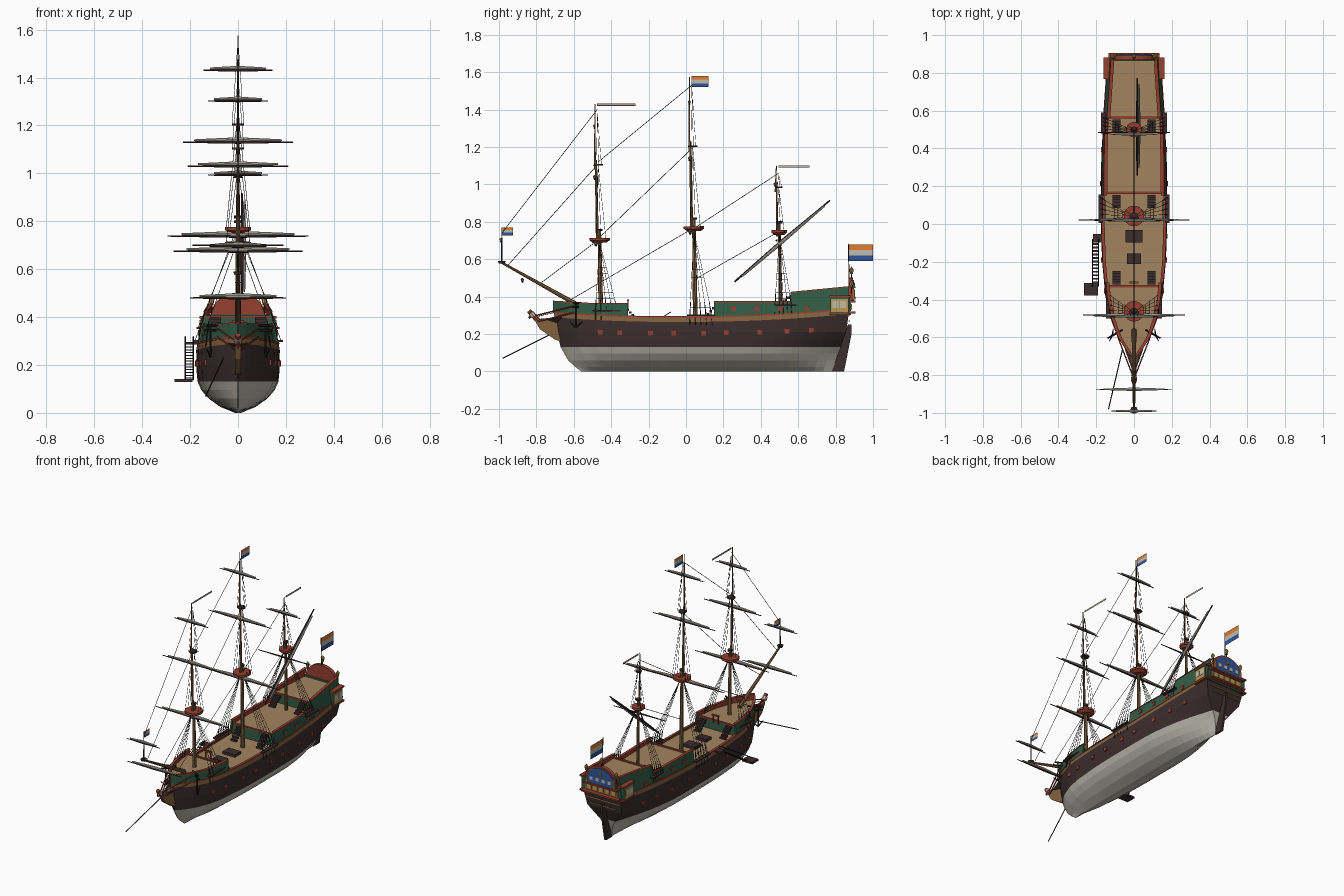
import bpy, bmesh, math
from mathutils import Vector, Matrix

if "Cube" in bpy.data.objects:
    bpy.data.objects.remove(bpy.data.objects["Cube"])

COL = {"dark_brown": (.045, .026, .027), "off_white": (.52, .5, .43), "deck_tan": (.36, .23, .115),
       "wood_brown": (.23, .125, .05), "green": (.032, .105, .06), "red": (.3, .05, .028),
       "orange": (.75, .2, .03), "blue": (.03, .09, .32), "black": (.015, .013, .012), "gold": (.5, .32, .08)}
MAT = {}
for n, c in COL.items():
    MAT[n] = bpy.data.materials.new(n)
    MAT[n].diffuse_color = (*c, 1)


def finish(name, bm, *mats):
    bmesh.ops.recalc_face_normals(bm, faces=bm.faces)
    me = bpy.data.meshes.new(name)
    bm.to_mesh(me)
    bm.free()
    for m in mats:
        me.materials.append(MAT[m])
    ob = bpy.data.objects.new(name, me)
    bpy.context.collection.objects.link(ob)
    return ob


def boxes(name, items, mat):
    bm = bmesh.new()
    for c, s in items:
        bmesh.ops.create_cube(bm, size=1, matrix=Matrix.Translation(c) @ Matrix.Diagonal((*s, 1)))
    return finish(name, bm, mat)


def tubes(name, segs, mat, sides=8):
    """segs: (start, end, start radius, end radius)"""
    bm = bmesh.new()
    for p, q, r1, r2 in segs:
        p, q = Vector(p), Vector(q)
        d = q - p
        mx = Matrix.Translation((p + q) / 2) @ d.to_track_quat('Z', 'Y').to_matrix().to_4x4()
        bmesh.ops.create_cone(bm, cap_ends=True, segments=sides, radius1=r1, radius2=r2, depth=d.length, matrix=mx)
    return finish(name, bm, mat)


def prism(name, pts, axis, a, b, mat):
    """extrude a 2D outline along x or y"""
    bm = bmesh.new()
    put = (lambda p, k: (k, p[0], p[1])) if axis == 'x' else (lambda p, k: (p[0], k, p[1]))
    A, B = [[bm.verts.new(put(p, k)) for p in pts] for k in (a, b)]
    bm.faces.new(A)
    bm.faces.new(B)
    for i in range(len(pts)):
        j = (i + 1) % len(pts)
        bm.faces.new((A[i], A[j], B[j], B[i]))
    return finish(name, bm, mat)


def interp(t, tab):
    if t <= tab[0][0]:
        return tab[0][1]
    for (a, u), (b, v) in zip(tab, tab[1:]):
        if t <= b:
            return u + (v - u) * (t - a) / (b - a)
    return tab[-1][1]


# hull shape functions
STEM = [(0, -.56), (.05, -.625), (.13, -.67), (.25, -.70), (.36, -.71)]
STERN = [(0, .78), (.25, .87), (.5, .87)]
WIDTH = [(-.71, .003), (-.68, .034), (-.65, .057), (-.6, .09), (-.5, .13), (-.4, .152), (-.2, .17), (0, .176),
         (.3, .175), (.6, .167), (.87, .15)]
SECTION = [(0, .07), (.025, .42), (.06, .7), (.095, .87), (.13, .96), (.2, 1), (.28, .97), (.37, .9), (.47, .78)]
RUN = [(0, .1), (.08, .22), (.13, .42), (.2, .8), (.27, 1)]


def sheer(y):
    return .042 * max(0, y / .87) ** 2 + .024 * max(0, (-y - .1) / .6) ** 2


def hx(y, z):
    a, b = interp(z, STEM), interp(z, STERN)
    u = min(1, max(0, (y - a) / (b - a)))
    t = min(1, max(0, (u * 1.58 - .71 - .3) / .57))
    return interp(u * 1.58 - .71, WIDTH) * interp(z, SECTION) * (1 - t * t * (1 - interp(z, RUN)))


def span(a, b, n):
    return [a + (b - a) * i / n for i in range(n + 1)]


# hull: white bottom, dark topsides, wooden band
bm = bmesh.new()
rings = []
for Y in span(-.71, -.5, 8) + span(-.45, .87, 24):
    lev = [0, .025, .06, .095, .13, .17, .21, .265 + sheer(Y), .292 + sheer(Y)]
    side = []
    for z in lev:
        a, b = interp(z, STEM), interp(z, STERN)
        y = a + (Y + .71) / 1.58 * (b - a)
        side.append((hx(y, z), y, z))
    rings.append([bm.verts.new((-x, y, z)) for x, y, z in side[::-1]] + [bm.verts.new(p) for p in side])
tone = lambda k: 0 if k < 4 else 1 if k < 7 else 2
for A, B in zip(rings, rings[1:]):
    for i in range(17):
        f = bm.faces.new((A[i], A[i + 1], B[i + 1], B[i]))
        f.material_index = 0 if i == 8 else tone(i - 9 if i > 8 else 7 - i)
for R in (rings[0], rings[-1]):
    for k in range(8):
        f = bm.faces.new((R[8 - k], R[9 + k], R[10 + k], R[7 - k]))
        f.material_index = tone(k)
finish("hull", bm, "off_white", "dark_brown", "wood_brown")


def bulwark(name, y0, y1, zb, zt, mats, off=0, thick=.012):
    bm = bmesh.new()
    for s in (-1, 1):
        prev = None
        for y in span(y0, y1, max(3, int((y1 - y0) / .035))):
            b, t = zb(y), zt(y)
            pts = [(hx(y, b) + off, b), (hx(y, t) + off, t), (max(.001, hx(y, t) + off - thick), t),
                   (max(.001, hx(y, b) + off - thick), b)]
            R = [bm.verts.new((s * x, y, z)) for x, z in pts]
            if prev:
                for i in range(4):
                    f = bm.faces.new((prev[i], prev[(i + 1) % 4], R[(i + 1) % 4], R[i]))
                    f.material_index = 0 if i in (0, 3) else 1
            if prev is None or y >= y1 - 1e-6:
                bm.faces.new(R)
            prev = R
    finish(name, bm, *mats)


foot = lambda y: .288 + sheer(y)
fc_top = lambda y: .36 + .012 * max(0, (-y - .5) / .2)
poop_top = lambda y: .42 + .03 * max(0, (y - .56) / .31)
bulwark("sheer_rail", -.7, .87, foot, lambda y: foot(y) + .008, ("red", "red"), .003, .016)
for nm, a, b, top in (("forecastle", -.71, -.31, fc_top), ("quarterdeck", .15, .56, lambda y: .37),
                      ("poop", .56, .87, poop_top)):
    bulwark(nm + "_bulwark", a, b, foot, top, ("green", "red"))
    bulwark(nm + "_cap_rail", a, b, top, lambda y, t=top: t(y) + .006, ("red", "red"), .003, .018)


# decks
def deck(name, y0, y1, zf):
    bm = bmesh.new()
    rows = []
    for y in span(y0, y1, 16):
        x = max(.001, hx(y, zf(y)) - .004)
        rows.append([bm.verts.new((s * x, y, zf(y))) for s in (-1, 1)])
    for A, B in zip(rows, rows[1:]):
        bm.faces.new((A[0], A[1], B[1], B[0]))
    finish(name, bm, "deck_tan")


deck("main_deck", -.36, .2, lambda y: .272 + sheer(y))
deck("forecastle_deck", -.7, -.33, lambda y: .335)
deck("quarter_deck", .16, .57, lambda y: .345)
deck("poop_deck", .56, .87, lambda y: .4)
for nm, y, a, b in (("forecastle", -.33, .26, .335), ("quarterdeck", .165, .26, .345), ("poop", .565, .34, .4)):
    boxes(nm + "_bulkhead", [((0, y, (a + b) / 2), (2 * hx(y, b) - .01, .008, b - a))], "green")
    boxes(nm + "_bulkhead_beam", [((0, y, b + .003), (2 * hx(y, b) - .012, .014, .008))], "red")
# deck stairs and hatches
st = []
for y0, d, a, b in ((-.32, 1, .27, .335), (.155, -1, .27, .345), (.555, -1, .345, .4)):
    for s in (-1, 1):
        for i in range(5):
            st.append(((s * .093, y0 + d * (.008 + i * .014), b - (i + .5) * (b - a) / 5), (.042, .014, .012)))
boxes("deck_stairs", st, "dark_brown")
boxes("hatches", [((0, -.065, .28), (.09, .065, .018)), ((0, -.185, .28), (.075, .055, .018))], "dark_brown")
boxes("belfry", [((s * .018, -.31, .355), (.006, .006, .05)) for s in (-1, 1)] + [((0, -.31, .382), (.05, .012, .008))], "red")

# gun ports
ports = [(y, .205 + .6 * sheer(y)) for y in (-.46, -.355, -.19, -.065, .095, .215, .395, .54, .67)]
ports += [(y, .335) for y in (.255, .38, .505, .645)]
boxes("gun_ports", [((s * hx(y, z), y, z), (.009, .025, .024)) for y, z in ports for s in (-1, 1)], "red")

# beakhead, figurehead and head rails
prism("beakhead", [(-.64, .15), (-.7, .17), (-.78, .225), (-.81, .275), (-.74, .285), (-.64, .30)], 'x', -.012, .012, "wood_brown")
bm = bmesh.new()
vs = [bm.verts.new(p) for p in ((-.05, -.66, .292), (.05, -.66, .292), (0, -.8, .28), (0, -.7, .25))]
for q in ((0, 1, 2), (0, 2, 3), (1, 2, 3), (0, 1, 3)):
    bm.faces.new([vs[i] for i in q])
finish("head_platform", bm, "dark_brown")
tubes("figurehead", [((0, -.79, .27), (0, -.84, .325), .014, .012), ((0, -.815, .31), (0, -.84, .285), .01, .006)], "red")
tubes("figurehead_mane", [((0, -.815, .295), (0, -.828, .312), .017, .016)], "off_white")
tubes("head_rails", [((s * .008, -.8, z), (s * .085, -.6, z + .05), .004, .004) for s in (-1, 1) for z in (.265, .3)], "red", 6)

# stern: rudder, transom panels, arched taffrail, galleries
prism("rudder", [(.78, 0), (.845, 0), (.885, .2), (.885, .25), (.865, .25)], 'x', -.007, .007, "dark_brown")
prism("stern_board", [(-.145, .3), (.145, .3), (.128, .41), (-.128, .41)], 'y', .862, .876, "green")
boxes("stern_balcony", [((0, .885, z), (w, .04, .01)) for z, w in ((.315, .27), (.375, .25))], "red")
boxes("stern_gallery_wall", [((0, .878, .345), (.24, .008, .045))], "wood_brown")
boxes("stern_windows", [((x, .884, .346), (.028, .006, .028)) for x in (-.09, -.045, 0, .045, .09)], "gold")
boxes("stern_trim", [((0, .874, z), (w, .008, .006)) for z, w in ((.235, .2), (.27, .25))], "gold")
arch = lambda r, h: [(r, .38)] + [(r * math.cos(i * math.pi / 14), .41 + h * math.sin(i * math.pi / 14)) for i in range(15)] + [(-r, .38)]
prism("taffrail", arch(.112, .092), 'y', .868, .892, "red")
prism("stern_painting", arch(.1, .08), 'y', .892, .897, "blue")
boxes("stern_upper_windows", [((x, .898, .415), (.022, .006, .024)) for x in (-.066, -.022, .022, .066)], "off_white")
tubes("stern_carvings", [((x, .897, .385 if x else .445), (x, .897, .44 if x else .475), .009, .005) for x in (-.1, 0, .1)], "gold")
for nm, items, m in (("body", [(.14, .82, .352, .034, .1, .09)], "green"),
                     ("frame", [(.156, .82, .352, .008, .09, .07)], "gold"),
                     ("panes", [(.159, y, .358, .006, .032, .036) for y in (.8, .84)], "off_white"),
                     ("trim", [(.141, .825, .4, .04, .115, .01), (.141, .825, .307, .04, .115, .01)], "red")):
    boxes("quarter_gallery_" + nm, [((s * i[0], i[1], i[2]), i[3:]) for i in items for s in (-1, 1)], m)
lamps = [(0, .885, .505), (-.11, .885, .435), (.11, .885, .435)]
tubes("lantern_posts", [((x, y, z - .02), (x, y, z + .02), .003, .003) for x, y, z in lamps], "black")
tubes("lanterns", [((x, y, z + .015), (x, y, z + .04), .007, .012) for x, y, z in lamps]
      + [((x, y, z + .04), (x, y, z + .055), .012, .002) for x, y, z in lamps], "gold")

# masts with fighting tops, crosstrees and shrouds
# name, base y, rake, foot, top platform, crosstree, truck, channel z
for nm, y, rk, z0, z1, z2, z3, zc in (("fore", -.455, -.02, .3, .70, 1.1, 1.43, .325), ("main", .05, -.02, .27, .762, 1.2, 1.575, .3),
                                      ("mizzen", .505, -.01, .33, .742, .98, 1.1, .355)):
    k = .75 if nm == "mizzen" else 1
    at = lambda z: y + rk * (z - z0) / (z3 - z0)
    P = lambda z, x=0, dy=0: (x, at(z) + dy, z)
    tubes(nm + "_mast", [(P(z0), P(z1 + .06), .013 * k, .009 * k), (P(z1 - .02, 0, -.012), P(z2 + .03, 0, -.012), .008 * k, .006 * k),
                         (P(z2 - .02, 0, -.018), P(z3, 0, -.012), .005, .0025)], "wood_brown")
    tubes(nm + "_top", [(P(z1 - .012), P(z1), .036 * k, .052 * k), (P(z1), P(z1 + .014), .055 * k, .055 * k)], "red", 14)
    tubes(nm + "_crosstree", [(P(z2), P(z2 + .008), .026 * k, .026 * k), (P(z1 + .05), P(z1 + .062), .016, .016)], "dark_brown")
    ch, ropes, dead = [], [], []
    for s in (-1, 1):
        xb = hx(y, zc) + .012
        ch.append(((s * (xb - .005), y + .03, zc), (.024, .15 * k, .008)))
        feet = [Vector((s * xb, y - .03 + i * .03 * k, zc)) for i in range(5)]
        head = Vector(P(z1 - .01, s * .012))
        for f in feet:
            ropes.append((f, head, .0013, .0013))
            dead.append((f - Vector((s * .006, 0, .05)), f.lerp(head, .16), .0025, .0025))
        for j in range(1, 10):
            ropes.append((feet[0].lerp(head, j * .09), feet[-1].lerp(head, j * .09), .0009, .0009))
        for dy in (-.02, .008, .035):
            ropes.append((P(z1, s * .05 * k, dy * k), P(z2, s * .006), .0012, .0012))
            ropes.append((P(z2, s * .025 * k, dy * .5), P(z3 - .05, s * .002), .001, .001))
    boxes(nm + "_channels", ch, "dark_brown")
    tubes(nm + "_shrouds", ropes, "black", 3)
    tubes(nm + "_deadeyes", dead, "black", 4)

# bowsprit with jack mast, and stays
tubes("bowsprit", [((0, -.56, .345), (0, -.985, .582), .013, .006)], "wood_brown")
tubes("bowsprit_top", [((0, -.985, .578), (0, -.985, .59), .016, .02)], "dark_brown")
tubes("staffs", [((0, -.985, .58), (0, -.985, .77), .004, .002), ((0, .872, .49), (0, .868, .685), .003, .002)], "black")
stays = [(-.475, 1.4, -.985, .74), (-.47, 1.11, -.95, .57), (-.46, .71, -.78, .47), (.03, 1.53, -.47, 1.12), (.04, 1.2, -.46, .72),
         (.045, .77, -.64, .37), (.495, 1.06, .05, .77), (.5, .75, .06, .5), (-.79, .295, -.58, .345)]
tubes("stays", [((0, a, b), (0, c, d), .0016, .0016) for a, b, c, d in stays], "black", 4)
tubes("anchor_cable", [((-.06, -.66, .23), (-.135, -.98, .07), .003, .003)], "black", 5)


# yards with furled sails: name, y, z, half length
for nm, y, z, h in (("fore_course", -.482, .675, .27), ("fore_topsail", -.488, 1.03, .21), ("fore_topgallant", -.49, 1.302, .125),
                    ("main_course", .022, .738, .295), ("main_topsail", .02, 1.13, .23), ("main_topgallant", .018, 1.43, .145),
                    ("mizzen_cross", .485, .70, .19), ("mizzen_topsail", .475, .993, .125), ("spritsail", -.875, .48, .2),
                    ("sprit_topsail", -.99, .695, .12)):
    r = .004 + h * .012
    tubes(nm + "_yard", [((0, y, z), (s * h, y, z), r, .0025) for s in (-1, 1)], "dark_brown", 6)
    if nm != "mizzen_cross":
        tubes(nm + "_furled_sail", [((0, y, z + .011), (s * h * .8, y, z + .008), .005 + h * .02, .004) for s in (-1, 1)], "off_white", 8)
tubes("lateen_yard", [((.017, .26, .48), (.017, .515, .7), .005, .008), ((.017, .515, .7), (.017, .77, .915), .008, .004)], "dark_brown", 6)
tubes("lateen_furled_sail", [((.026, .3, .508), (.026, .5, .68), .004, .009), ((.026, .5, .68), (.026, .74, .884), .009, .004)], "off_white")


# striped flags and pennants
for nm, y0, y1, z0, z1 in (("stern_flag", .868, 1.0, .59, .68), ("main_flag", .03, .12, 1.52, 1.58), ("bow_flag", -.985, -.925, .728, .77),
                           ("fore_pennant", -.475, -.27, 1.42, 1.432), ("mizzen_pennant", .495, .66, 1.09, 1.102)):
    bm = bmesh.new()
    rows = [[bm.verts.new((0, y, z)) for y in (y0, y1)] for z in span(z0, z1, 3)]
    for i in range(3):
        bm.faces.new((*rows[i], *rows[i + 1][::-1])).material_index = i
    finish(nm, bm, "blue", "off_white", "orange")

# boarding ladder hung on the left side
boxes("ladder_platforms", [((-.228, -.345, .135), (.076, .065, .012)), ((-.192, -.075, .29), (.05, .045, .01))], "dark_brown")
boxes("ladder_treads", [((-.203, -.105 - i * .0185, .275 - i * .0118), (.036, .01, .004)) for i in range(12)], "dark_brown")
tubes("ladder_sides", [((x, -.08, .288 + d), (x, -.33, .137 + d), .0025, .0025) for x in (-.187, -.22) for d in (0, .03)], "black", 5)

# anchors
tubes("anchors", [seg for s in (-1, 1) for seg in (((s * .115, -.59, .36), (s * .115, -.59, .235), .004, .004),
      ((s * .115, -.59, .235), (s * .13, -.62, .265), .005, .002), ((s * .115, -.59, .235), (s * .11, -.555, .265), .005, .002),
      ((s * .09, -.575, .345), (s * .14, -.605, .345), .005, .005), ((s * .06, -.56, .365), (s * .13, -.6, .365), .006, .006))], "black", 6)

for m in bpy.data.materials:
    if m.users and not m.is_grease_pencil:
        m.use_nodes = True
        m.node_tree.nodes["Principled BSDF"].inputs["Base Color"].default_value = m.diffuse_color
